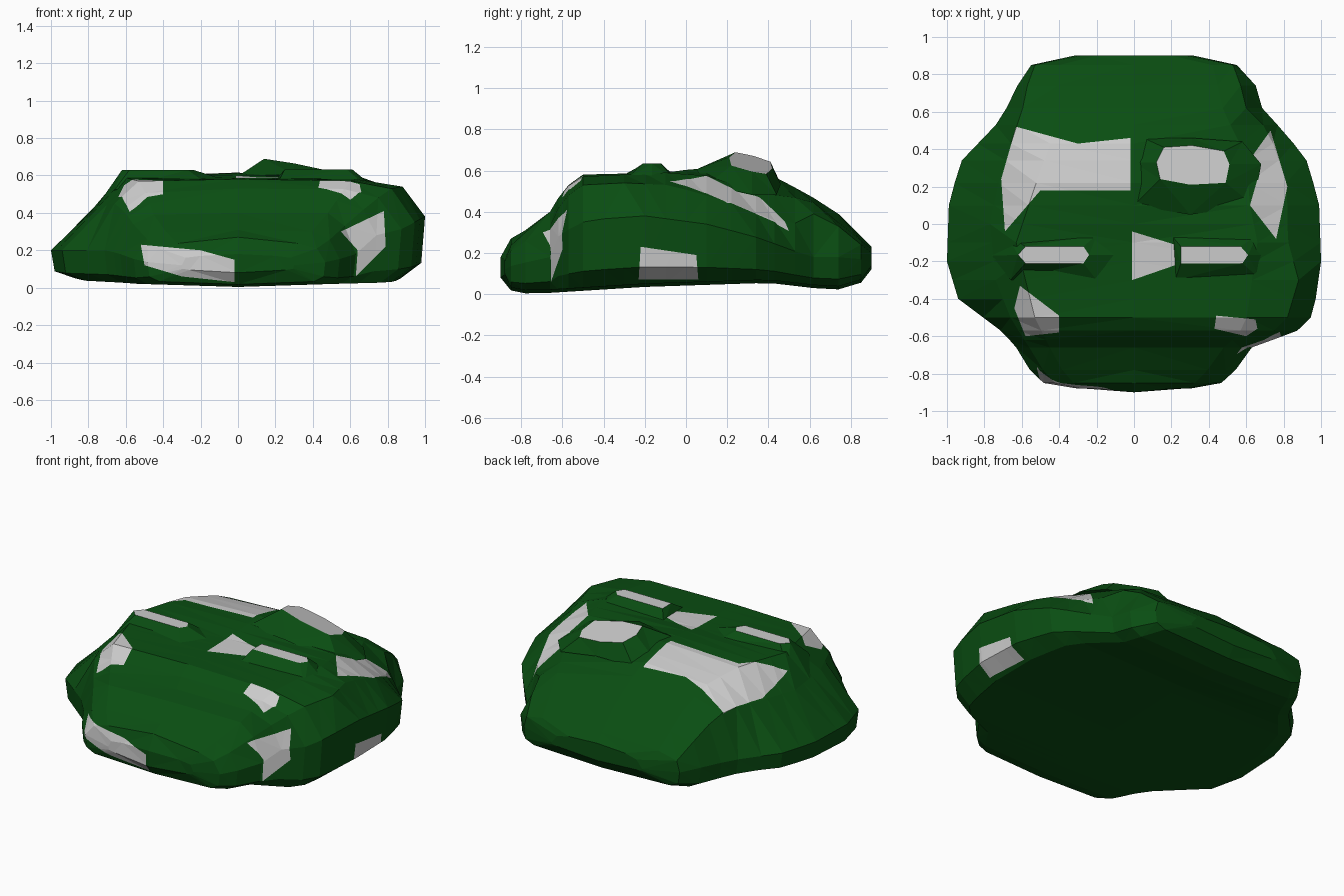
import bpy, bmesh
from mathutils import Vector

if "Cube" in bpy.data.objects:
    bpy.data.objects.remove(bpy.data.objects["Cube"])


def material(name, rgb):
    m = bpy.data.materials.new(name)
    m.diffuse_color = (*rgb, 1)
    m.use_nodes = True
    m.node_tree.nodes["Principled BSDF"].inputs["Base Color"].default_value = m.diffuse_color
    return m


MOSS = material("moss", (0.003, 0.075, 0.006))
STONE = material("bare_stone", (0.8, 0.8, 0.8))


def finish(bm, name):
    me = bpy.data.meshes.new(name)
    bm.to_mesh(me)
    bm.free()
    me.materials.append(MOSS)
    me.materials.append(STONE)
    bpy.context.collection.objects.link(bpy.data.objects.new(name, me))


def sample(rail, y):
    """Interpolate a rail of (y, values...) at y."""
    if y <= rail[0][0]:
        return rail[0][1:]
    for a, b in zip(rail, rail[1:]):
        if y <= b[0]:
            t = (y - a[0]) / (b[0] - a[0])
            return [p + (q - p) * t for p, q in zip(a[1:], b[1:])]
    return rail[-1][1:]


# Rails running front to back: (y, x, z), or (y, z) for crest and underside
crest = [(-.9, .18), (-.85, .27), (-.78, .31), (-.66, .4), (-.6, .5), (-.52, .58), (-.1, .59),
         (-.04, .6), (.2, .62), (.42, .575), (.6, .48), (.77, .37), (.85, .28), (.9, .23)]
under = [(-.9, .08), (-.86, .02), (-.76, 0), (-.6, .01), (-.2, .035), (.4, .055), (.7, .02), (.83, .03), (.9, .12)]
brow_l = [(-.9, -.2, .17), (-.84, -.35, .25), (-.66, -.45, .39), (-.6, -.48, .48), (-.5, -.53, .57),
          (-.1, -.63, .595), (.2, -.53, .6), (.42, -.45, .55), (.6, -.42, .465), (.85, -.4, .27), (.9, -.2, .22)]
shoulder_l = [(-.9, -.28, .16), (-.84, -.45, .22), (-.66, -.56, .34), (-.6, -.6, .4), (-.5, -.66, .45),
              (-.3, -.74, .44), (0, -.77, .43), (.24, -.72, .45), (.5, -.635, .46), (.62, -.595, .4),
              (.74, -.57, .33), (.85, -.53, .24), (.9, -.28, .2)]
side_l = [(-.9, -.3, .12), (-.84, -.52, .14), (-.66, -.63, .18), (-.58, -.7, .2), (-.4, -.94, .2),
          (-.2, -1, .2), (.1, -.99, .2), (.33, -.93, .2), (.56, -.71, .18), (.73, -.63, .18),
          (.85, -.55, .17), (.9, -.32, .15)]
brow_r = [(-.9, .2, .17), (-.84, .35, .25), (-.66, .48, .4), (-.6, .55, .5), (-.52, .6, .57),
          (-.1, .66, .59), (.1, .62, .575), (.36, .6, .49), (.6, .48, .46), (.85, .42, .26), (.9, .2, .22)]
shoulder_r = [(-.9, .28, .16), (-.84, .45, .22), (-.66, .57, .33), (-.6, .72, .46), (-.5, .82, .53),
              (-.3, .88, .54), (-.08, .82, .53), (.2, .82, .45), (.5, .72, .33), (.62, .6, .39),
              (.74, .57, .33), (.85, .53, .24), (.9, .28, .2)]
side_r = [(-.9, .3, .12), (-.84, .5, .14), (-.66, .63, .18), (-.62, .74, .28), (-.56, .9, .32),
          (-.48, .96, .36), (-.2, 1, .38), (.1, .99, .34), (.33, .93, .28), (.5, .8, .22),
          (.6, .69, .18), (.73, .66, .18), (.85, .55, .17), (.9, .32, .15)]
STATIONS = [-.9, -.85, -.78, -.66, -.62, -.57, -.5, -.4, -.3, -.2, -.1, 0, .1, .22, .34, .43, .53, .62, .74, .85, .9]


def half_section(y, side, shoulder, brow):
    """Points from the underside up to the brow on one flank."""
    zb = sample(under, y)[0] + .015
    sx, sz = sample(side, y)
    hx, hz = sample(shoulder, y)
    bx, bz = sample(brow, y)
    yb = -.88 if y == -.9 else y  # blunt bow at the front
    return [(sx * .87, yb, zb), (sx * .98, yb, zb + .25 * (sz - zb)), (sx, yb, sz), (hx, yb, hz), (bx, yb, bz)]


def loft(rings):
    bm = bmesh.new()
    vs = [[bm.verts.new(p) for p in r] for r in rings]
    n = len(vs[0])
    for a, b in zip(vs, vs[1:]):
        for i in range(n):
            bm.faces.new((a[i], a[(i + 1) % n], b[(i + 1) % n], b[i]))
    caps = [bm.faces.new(vs[0]), bm.faces.new(vs[-1])]
    bmesh.ops.recalc_face_normals(bm, faces=bm.faces)
    return bm, caps


def paint(bm, axis, sign, pts):
    """Cut a convex outline, seen along an axis, into the surface and bare the stone there."""
    bm.normal_update()
    corners = []
    for p in pts:
        c = list(p)
        c.insert(axis, 0)
        corners.append(Vector(c))
    view = Vector([1 if i == axis else 0 for i in range(3)])
    mid = sum(corners, Vector()) / len(corners)
    faces = [f for f in bm.faces if f.normal[axis] * sign > .1 and (axis == 2 or f.normal.z > -.85)]
    for a, b in zip(corners, corners[1:] + corners[:1]):
        if not faces:
            break
        n = (b - a).cross(view).normalized()
        if n.dot(mid - a) < 0:
            n = -n
        edges = list({e for f in faces for e in f.edges})
        verts = list({v for f in faces for v in f.verts})
        res = bmesh.ops.bisect_plane(bm, geom=verts + edges + faces, dist=1e-5, plane_co=a, plane_no=n)
        faces = [g for g in res["geom"] if isinstance(g, bmesh.types.BMFace)
                 and (g.calc_center_median() - a).dot(n) > 0]
    for f in faces:
        f.material_index = 1


# Main boulder
rings = []
for y in STATIONS:
    left = half_section(y, side_l, shoulder_l, brow_l)
    right = half_section(y, side_r, shoulder_r, brow_r)
    rings.append(left + [(0, y, sample(crest, y)[0])] + right[::-1] + [(0, y, sample(under, y)[0])])
rock, _ = loft(rings)
bmesh.ops.triangulate(rock, faces=rock.faces)

# Bare patches seen from above
TOP = [
    [(-.63, .52), (-.71, .24), (-.5, .18), (-.3, .43)],
    [(-.71, .24), (-.69, -.04), (-.5, .18)],
    [(-.3, .43), (-.5, .18), (-.02, .18), (-.02, .46)],
    [(.73, .5), (.63, .36), (.66, .24), (.82, .2)],
    [(.82, .2), (.66, .24), (.62, .1), (.76, -.08)],
    [(-.01, -.04), (.25, -.12), (.25, -.21), (-.01, -.3)],
    [(-.64, -.45), (-.61, -.33), (-.4, -.49), (-.4, -.58), (-.58, -.6)],
    [(.44, -.49), (.65, -.51), (.66, -.56), (.6, -.6), (.43, -.56)],
]
for pts in TOP:
    paint(rock, 2, 1, pts)
# Bare patches on the front and on the right flank
paint(rock, 1, -1, [(-.52, .23), (-.2, .2), (-.02, .15), (-.02, .03), (-.3, .06), (-.5, .12)])
paint(rock, 1, -1, [(.63, .06), (.79, .22), (.78, .41), (.64, .2)])
paint(rock, 1, -1, [(.55, .3), (.64, .2), (.78, .41)])
paint(rock, 0, 1, [(-.22, .23), (.05, .19), (.06, .07), (-.23, .07)])
finish(rock, "boulder")


def lump(name, top, base, top_z, base_z):
    """Raised bump with a bare top and mossy flanks; heights are functions of x, y."""
    bm, caps = loft([[(x, y, base_z(x, y)) for x, y in base], [(x, y, top_z(x, y)) for x, y in top]])
    caps[1].material_index = 1
    bmesh.ops.triangulate(bm, faces=bm.faces)
    finish(bm, name)


# Raised ledges across the top
lump("left_ledge", [(-.62, -.165), (-.58, -.12), (-.27, -.12), (-.24, -.165), (-.27, -.21), (-.58, -.21)],
     [(-.76, -.17), (-.68, -.06), (-.2, -.06), (-.08, -.165), (-.2, -.3), (-.66, -.3)],
     lambda x, y: .63, lambda x, y: .58 - max(0, -x - .6) * .95)
lump("right_ledge", [(.25, -.12), (.57, -.12), (.61, -.165), (.58, -.21), (.25, -.21)],
     [(.2, -.06), (.66, -.06), (.74, -.165), (.68, -.3), (.22, -.3)],
     lambda x, y: .633, lambda x, y: .575 - max(0, x - .62) * .4)
# Rear mound, rising gently from the front and dropping steeply behind
lump("rear_mound", [(.12, .33), (.16, .41), (.31, .42), (.48, .39), (.51, .32), (.49, .22), (.3, .21), (.14, .24)],
     [(0, .33), (.05, .46), (.31, .46), (.58, .44), (.68, .32), (.64, .1), (.3, .05), (0, .1)],
     lambda x, y: .64 - .2 * (x - .31) - .25 * (y - .3),
     lambda x, y: .58 - .2 * max(0, x - .3) - .17 * (y - .2))
